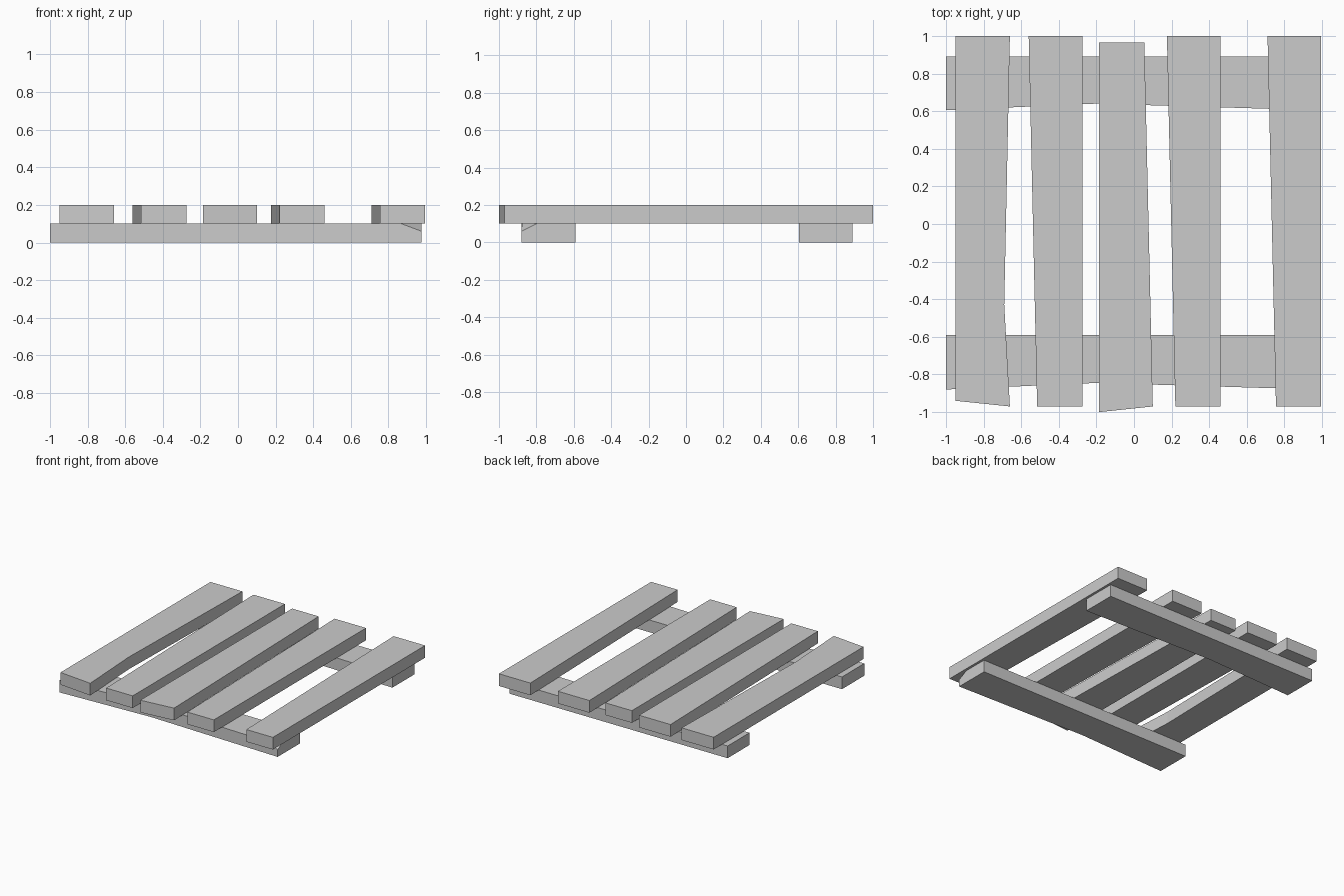
import bpy, bmesh
from mathutils import Vector

if "Cube" in bpy.data.objects:
    bpy.data.objects.remove(bpy.data.objects["Cube"])


def board(name, outline, z0, z1, cut=None):
    """Extrude a top-view outline (counter-clockwise) into a board; optionally slice off a corner."""
    bm = bmesh.new()
    base = bm.faces.new([bm.verts.new((x, y, z0)) for x, y in outline])
    top = bmesh.ops.extrude_face_region(bm, geom=[base], use_keep_orig=True)
    verts = [g for g in top["geom"] if isinstance(g, bmesh.types.BMVert)]
    bmesh.ops.translate(bm, verts=verts, vec=(0, 0, z1 - z0))
    if cut:
        a, b, c = map(Vector, cut)
        bmesh.ops.bisect_plane(bm, geom=bm.verts[:] + bm.edges[:] + bm.faces[:],
                               plane_co=a, plane_no=(b - a).cross(c - a),
                               clear_outer=True)
        bmesh.ops.holes_fill(bm, edges=bm.edges[:], sides=0)
    bmesh.ops.recalc_face_normals(bm, faces=bm.faces[:])
    mesh = bpy.data.meshes.new(name)
    bm.to_mesh(mesh)
    bm.free()
    obj = bpy.data.objects.new(name, mesh)
    bpy.context.collection.objects.link(obj)
    return obj


# Two cross rails on the ground, each with a slightly bowed front edge
board("rail_back", [(-1, 0.605), (-0.2, 0.64), (0.975, 0.605), (0.975, 0.89), (-1, 0.89)], 0, 0.1)
board("rail_front", [(-1, -0.88), (-0.2, -0.845), (0.975, -0.88), (0.975, -0.59), (-1, -0.59)], 0, 0.1,
      cut=[(0.865, -0.88, 0.1), (0.975, -0.88, 0.06), (0.975, -0.80, 0.1)])

# Five uneven slats across the rails
slats = [
    [(-0.95, -0.94), (-0.66, -0.97), (-0.69, -0.43), (-0.66, 1), (-0.95, 1)],
    [(-0.515, -0.97), (-0.275, -0.97), (-0.275, 1), (-0.56, 1)],
    [(-0.185, -1), (0.10, -0.97), (0.055, 0.965), (-0.185, 0.965)],
    [(0.22, -0.97), (0.46, -0.97), (0.46, 1), (0.175, 1)],
    [(0.755, -0.97), (0.995, -0.97), (0.995, 1), (0.71, 1)],
]
for i, outline in enumerate(slats, 1):
    board(f"slat_{i}", outline, 0.1, 0.2)
